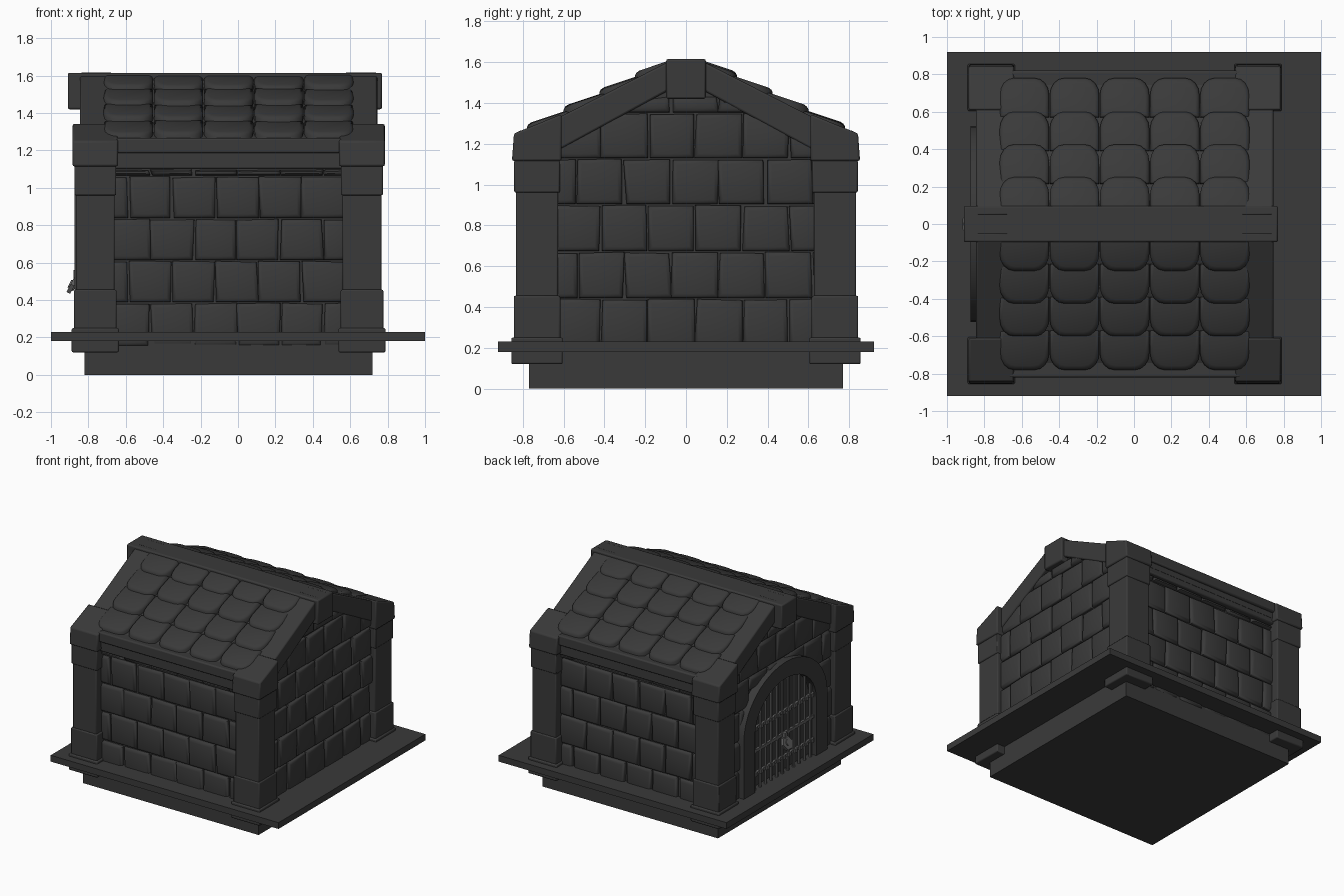
import bpy, bmesh, math, random
from mathutils import Matrix, Vector

if "Cube" in bpy.data.objects:
    bpy.data.objects.remove(bpy.data.objects["Cube"])
random.seed(4)

def mat(name, v):
    m = bpy.data.materials.new(name)
    m.diffuse_color = (v, v, v, 1)
    m.use_nodes = True
    m.node_tree.nodes["Principled BSDF"].inputs["Base Color"].default_value = m.diffuse_color
    return m
STONE = mat("dark_stone", 0.042)
IRON = mat("gate_iron", 0.12)
CX = -0.05  # building centre in x

def finish(name, bm, m=STONE, bevel=0, angle=40):
    bmesh.ops.recalc_face_normals(bm, faces=bm.faces)
    me = bpy.data.meshes.new(name)
    bm.to_mesh(me)
    bm.free()
    ob = bpy.data.objects.new(name, me)
    bpy.context.collection.objects.link(ob)
    me.materials.append(m)
    if bevel:
        b = ob.modifiers.new("bevel", 'BEVEL')
        b.width, b.segments = bevel, 2
    bpy.ops.object.select_all(action='DESELECT')
    ob.select_set(True)
    bpy.context.view_layer.objects.active = ob
    bpy.ops.object.shade_smooth_by_angle(angle=math.radians(angle))
    return ob

def add_box(bm, x0, x1, y0, y1, z0, z1):
    M = Matrix.Translation(((x0+x1)/2, (y0+y1)/2, (z0+z1)/2)) @ Matrix.Diagonal((abs(x1-x0), abs(y1-y0), abs(z1-z0), 1))
    bmesh.ops.create_cube(bm, size=1, matrix=M)

def box(name, *d, bevel=0):
    bm = bmesh.new()
    add_box(bm, *d)
    return finish(name, bm, bevel=bevel)

def add_prism(bm, pts, x0, x1):
    """Extrude a (y, z) outline along x."""
    a = [bm.verts.new((x0, y, z)) for y, z in pts]
    b = [bm.verts.new((x1, y, z)) for y, z in pts]
    bm.faces.new(a)
    bm.faces.new(b[::-1])
    for i in range(len(a)):
        j = (i+1) % len(a)
        bm.faces.new((a[i], a[j], b[j], b[i]))

def prism(name, pts, x0, x1, bevel=0):
    bm = bmesh.new()
    add_prism(bm, pts, x0, x1)
    return finish(name, bm, bevel=bevel)

def pad(bm, pts, place, depth, r):
    """Pillowy slab from a 2D outline; place(u, v, d) maps it to 3D."""
    us, vs = [p[0] for p in pts], [p[1] for p in pts]
    cu, cv = (min(us)+max(us))/2, (min(vs)+max(vs))/2
    hu, hv = (max(us)-min(us))/2, (max(vs)-min(vs))/2
    rings = []
    for ins, d in ((0, 0), (0, depth-r*0.8), (r*0.35, depth-r*0.25), (r, depth)):
        fu, fv = 1-min(ins/hu, .6), 1-min(ins/hv, .6)
        rings.append([bm.verts.new(place(cu+(u-cu)*fu, cv+(v-cv)*fv, d)) for u, v in pts])
    n = len(pts)
    for a, b in zip(rings, rings[1:]):
        for i in range(n):
            bm.faces.new((a[i], a[(i+1) % n], b[(i+1) % n], b[i]))
    bm.faces.new(rings[-1])

# Base, ground slab and wall core
box("foundation", -0.82, 0.72, -0.77, 0.77, 0, 0.2)
box("ground_slab", -1, 1, -0.92, 0.92, 0.18, 0.23)
prism("wall_core", [(-.75, .16), (.75, .16), (.75, 1.18), (0, 1.52), (-.75, 1.18)], CX-.76, CX+.76)

# Stone blocks: rows of pads with jittered edges
def bricks(name, place, rows, half, roof=None, door=False):
    bm = bmesh.new()
    J = lambda: random.uniform(-.008, .008)
    for k, (z0, z1) in enumerate(rows):
        u = -0.88 + (0.115 if k % 2 else 0)
        while u < half:
            a, b, lo = max(u, -half), min(u+.231, half), z0
            u += .231
            if b-a < .03:
                continue
            if door:  # keep the doorway clear
                if z0 < .85:
                    if a > -.42 and b < .42:
                        continue
                    if a < .42 < b: a = .42
                    elif a < -.42 < b: b = -.42
                elif z0 < 1 and abs(a+b)/2 < .35:
                    lo = 1.02
            ta, tb = (min(z1, roof(a)), min(z1, roof(b))) if roof else (z1, z1)
            if max(ta, tb) < lo+.03:
                continue
            g = .004
            pts = [(a+g+J(), lo+g), (b-g+J(), lo+g), (b-g+J(), max(tb, lo+.015)-g+J()*.5),
                   (a+g+J(), max(ta, lo+.015)-g+J()*.5)]
            pad(bm, pts, place, .032+J()*.6, .022)
    finish(name, bm, angle=60)

side_rows = [(.15, .385), (.385, .61), (.61, .835), (.835, 1.06), (1.062, 1.1)]
gable_rows = [(.2, .44), (.44, .67), (.67, .9), (.9, 1.125), (1.125, 1.35), (1.35, 1.43)]
gable = lambda y: 1.56-.5*abs(y)
for s, n in ((-1, "front"), (1, "back")):
    bricks(n+"_wall_stones", lambda u, v, d, s=s: (u+CX, s*(.745+d), v), side_rows, .64)
for s, n in ((-1, "gate"), (1, "rear")):
    bricks(n+"_gable_stones", lambda u, v, d, s=s: (CX+s*(.755+d), u, v), gable_rows, .66, gable, s < 0)

# Corner pillars with foot, plinth, collar and sloped cap
for sx in (-1, 1):
    for sy in (-1, 1):
        px, py = CX+sx*.713, sy*.73
        n = ("left" if sx < 0 else "right") + ("_front" if sy < 0 else "_back")
        for part, h, z0, z1 in (("foot", .126, .12, .25), ("plinth", .114, .23, .455),
                                ("shaft", .104, .44, .98), ("collar", .112, .96, 1.12)):
            box(f"{n}_pillar_{part}", px-h, px+h, py-h, py+h, z0, z1, bevel=.008)
        prism(n+"_pillar_cap", [(sy*.61, 1.115), (sy*.853, 1.115), (sy*.843, 1.25), (sy*.61, 1.345)],
              px-.122, px+.122, bevel=.01)

# Roof boards, eave beams, gable copings and ridge beam
roof_z = lambda y: 1.62-.475*abs(y)
for s, n in ((-1, "front"), (1, "back")):
    prism(n+"_roof_board", [(0, 1.5), (s*.8, 1.14), (s*.8, roof_z(.8)), (0, 1.6)], CX-.66, CX+.66)
    box(n+"_eave_upper", CX-.62, CX+.62, s*.7, s*.82, 1.185, 1.265, bevel=.01)
    box(n+"_eave_lower", CX-.62, CX+.62, s*.7, s*.795, 1.1, 1.19, bevel=.01)
    for sx, m in ((-1, "left"), (1, "right")):
        prism(f"{n}_{m}_gable_coping", [(s*.66, 1.15), (s*.66, 1.31), (s*.05, 1.62), (s*.05, 1.48)],
              CX+sx*.62, CX+sx*.795, bevel=.01)
box("ridge_beam", -.91, .77, -.097, .097, 1.42, 1.615, bevel=.01)

# Rounded roof tiles, five across and four rows a side
for s, n in ((-1, "front"), (1, "back")):
    bm = bmesh.new()
    for r, low in enumerate((.78, .6, .425, .25)):
        for c in range(5):
            xc, hw, up = CX+(c-2)*.268, .132, max(low-.21, .04)
            pts = [(xc-hw, up), (xc+hw, up)]
            for sd in (1, -1):
                arc = [(xc+sd*(hw-.075+.075*math.cos(t*math.pi/8)), low-.09+.09*math.sin(t*math.pi/8)) for t in range(5)]
                pts += arc if sd > 0 else arc[::-1]
            h = random.uniform(-.004, .004)
            def place(u, v, d, s=s, low=low, h=h):
                return (u, s*v, roof_z(v)-.005+d-(low-v)*.14+h)
            pad(bm, pts, place, .052, .022)
    finish(n+"_roof_tiles", bm, angle=60)

# Arched door surround on the left gable
def arch(hw, spring, rise, n=20):
    return [(hw, .2)] + [(hw*math.cos(math.pi*i/n), spring+rise*math.sin(math.pi*i/n)) for i in range(n+1)] + [(-hw, .2)]
outer, inner = arch(.525, .68, .44), arch(.385, .68, .31)
bm = bmesh.new()
for i in range(len(outer)-1):
    ring = []
    for x, p in ((-.80, outer), (-.875, outer), (-.875, inner), (-.80, inner)):
        ring.append([bm.verts.new((x, *p[i])), bm.verts.new((x, *p[i+1]))])
    for a, b in zip(ring, ring[1:]):
        bm.faces.new((a[0], a[1], b[1], b[0]))
bmesh.ops.remove_doubles(bm, verts=bm.verts, dist=.0001)
finish("door_arch", bm)

# Iron gate: upright bars, cross rails and rivets
bm = bmesh.new()
for i in range(11):
    y = -.35+i*.07
    top = .68+.31*math.sqrt(1-(y/.386)**2)
    M = Matrix.Translation((-.845, y, (.22+top)/2))
    bmesh.ops.create_cone(bm, cap_ends=True, segments=8, radius1=.012, radius2=.012, depth=top-.22, matrix=M)
    for z in (.36, .72):
        bmesh.ops.create_cube(bm, size=.03, matrix=Matrix.Translation((-.853, y, z)))
for z in (.36, .54, .72):
    add_box(bm, -.857, -.838, -.38, .38, z-.012, z+.012)
finish("gate_bars", bm, IRON)

# Hanging lock plate with a ring
bm = bmesh.new()
R = Matrix.Translation((-.885, 0, .48)) @ Matrix.Rotation(math.radians(-62), 4, 'Y')
bmesh.ops.create_cone(bm, cap_ends=True, segments=6, radius1=.055, radius2=.055, depth=.022, matrix=R)
bmesh.ops.create_cone(bm, cap_ends=True, segments=12, radius1=.028, radius2=.022, depth=.036, matrix=R)
add_box(bm, -.88, -.845, -.015, .015, .49, .56)
finish("gate_lock", bm, IRON)
